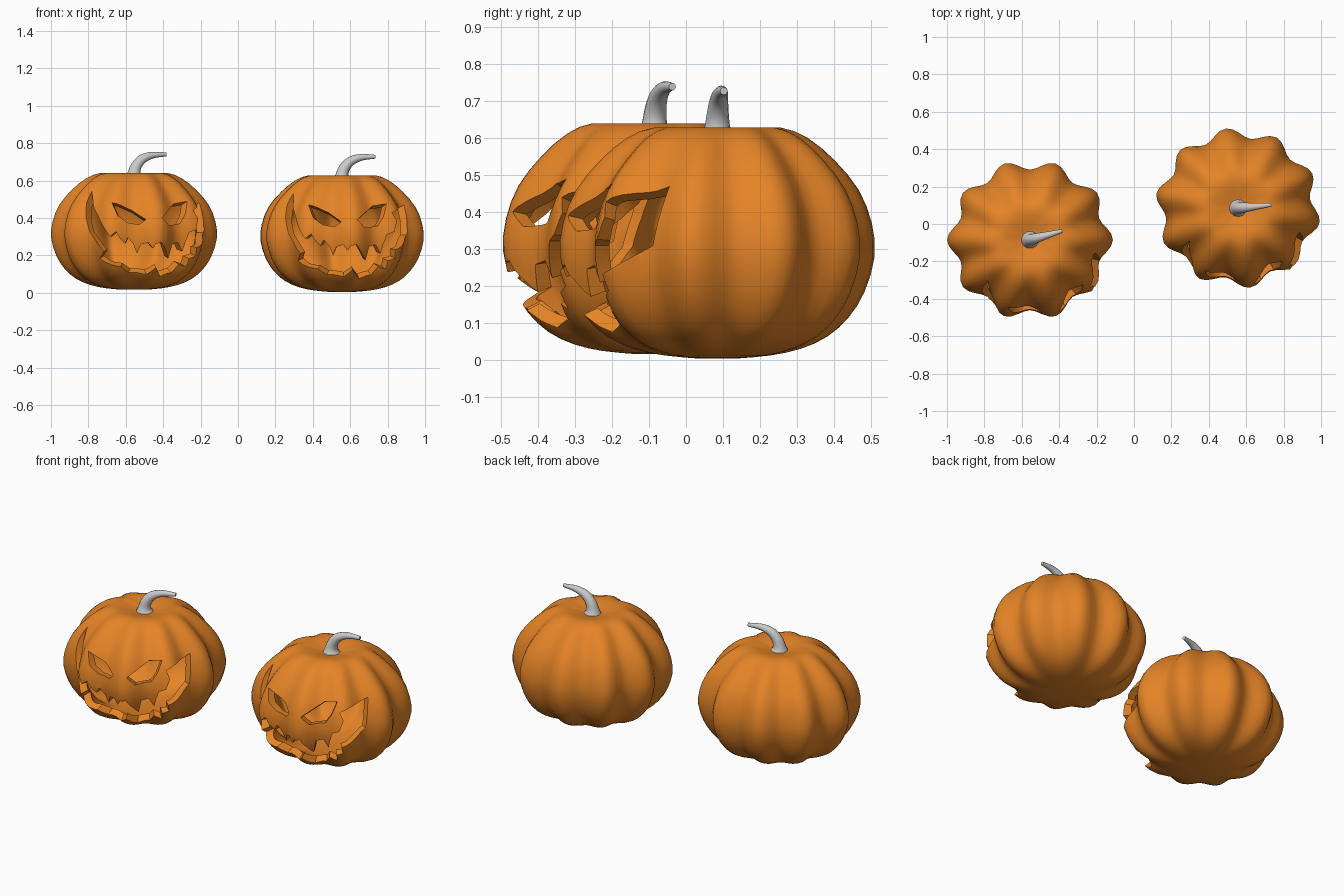
import bpy, bmesh, math
from mathutils import Vector
from mathutils.bvhtree import BVHTree
from mathutils.geometry import tessellate_polygon

if "Cube" in bpy.data.objects:
    bpy.data.objects.remove(bpy.data.objects["Cube"])


def material(name, rgb):
    m = bpy.data.materials.new(name)
    m.diffuse_color = (*rgb, 1)
    m.use_nodes = True
    m.node_tree.nodes["Principled BSDF"].inputs["Base Color"].default_value = m.diffuse_color
    return m


ORANGE = material("pumpkin orange", (0.78, 0.23, 0.02))
GREY = material("stem grey", (0.6, 0.6, 0.6))

# pumpkin outline (radius, height) from bottom to top
PROFILE = [(0.06, 0.004), (0.15, 0.012), (0.235, 0.03), (0.31, 0.063), (0.37, 0.115),
           (0.415, 0.185), (0.443, 0.28), (0.435, 0.37), (0.398, 0.46), (0.33, 0.54),
           (0.255, 0.6), (0.18, 0.628), (0.1, 0.618), (0.04, 0.603)]
# carved shapes seen from the front, in hundredths
MOUTH = [(-22.5, 53), (-21.4, 43.9), (-17.6, 36.4), (-12.8, 28.9), (-9.6, 31.5), (-7.5, 27.8),
         (-4.8, 25.1), (-3.2, 28.3), (-0.5, 25.1), (1.6, 19.8), (3.7, 24.6), (7.5, 25.7),
         (10.2, 22.5), (11.8, 25.1), (15, 25.7), (18.2, 17.1), (20.3, 24.6), (23.5, 25.7),
         (25.7, 20.9), (27.3, 25.7), (29.4, 31), (33.2, 32.6), (34.2, 38.5), (31.6, 42.8),
         (34.8, 47), (36.9, 38.5), (37.2, 31), (36, 24.6), (33.5, 23), (33, 18.7),
         (29.4, 17.1), (27.8, 12.5), (24, 14), (19.8, 9.6), (13.9, 7.5), (11.8, 12.3),
         (6.4, 8.6), (-2.7, 9.6), (-7, 12.8), (-13.4, 14.4), (-18.2, 17.1), (-16, 20.9),
         (-18.7, 24), (-23.5, 31), (-25.7, 39.6), (-25.1, 47.6)]
LEFT_EYE = [(-11.8, 47), (-8, 46), (-1, 42.8), (6.4, 38), (2.7, 35.3), (-3.7, 36.4), (-8.6, 40)]
RIGHT_EYE = [(28.3, 47.6), (21.4, 46.5), (15, 39), (18.7, 34.8), (24.6, 35.8), (27.3, 40.6)]


def smooth_path(pts, steps):
    # Catmull-Rom through the points
    pts = [Vector(p) for p in pts]
    out = []
    for i in range(len(pts) - 1):
        a, b, c, d = pts[max(i - 1, 0)], pts[i], pts[i + 1], pts[min(i + 2, len(pts) - 1)]
        for s in range(steps):
            t = s / steps
            out.append(0.5 * (2 * b + (c - a) * t + (2 * a - 5 * b + 4 * c - d) * t * t
                              + (3 * b - a - 3 * c + d) * t ** 3))
    return out + [pts[-1]]


def skin(bm, rings):
    # bridge rings of points and close both ends
    vs = [[bm.verts.new(p) for p in r] for r in rings]
    n = len(vs[0])
    for a, b in zip(vs, vs[1:]):
        for i in range(n):
            bm.faces.new((a[i], a[(i + 1) % n], b[(i + 1) % n], b[i]))
    for r in (vs[0], vs[-1]):
        mid = bm.verts.new(sum((v.co for v in r), Vector()) / n)
        for i in range(n):
            bm.faces.new((r[i], r[(i + 1) % n], mid))
    bmesh.ops.recalc_face_normals(bm, faces=bm.faces)


def finish(bm, name, mat=None):
    me = bpy.data.meshes.new(name)
    bm.to_mesh(me)
    ob = bpy.data.objects.new(name, me)
    bpy.context.collection.objects.link(ob)
    if mat:
        me.materials.append(mat)
    return ob


def activate(ob):
    bpy.ops.object.select_all(action='DESELECT')
    ob.select_set(True)
    bpy.context.view_layer.objects.active = ob


def make_pumpkin(name):
    # lobed body with ten ribs
    n = 80
    rings = []
    for r, z in smooth_path(PROFILE, 2):
        ring = []
        for i in range(n):
            a = 2 * math.pi * i / n
            q = r * (1 - 0.062 * (1 - math.cos(10 * a)) * min(1, r / 0.3))
            ring.append(Vector((q * math.cos(a), 0.968 * q * math.sin(a), z)))
        rings.append(ring)
    bm = bmesh.new()
    skin(bm, rings)
    tree = BVHTree.FromBMesh(bm)
    body = finish(bm, name + "_body", ORANGE)

    # cutter: each shape is pushed onto the surface and spread from the middle
    cut = bmesh.new()
    c = Vector((0, 0, 0.3))
    for shape in (MOUTH, LEFT_EYE, RIGHT_EYE):
        flat, hits = [], []
        for x, z in shape:
            p = tree.ray_cast(Vector((x / 100, -2, z / 100)), Vector((0, 1, 0)))[0]
            if p:
                hits.append(p)
                flat.append(Vector((x, z, 0)))
        inner = [cut.verts.new(c + 0.5 * (p - c)) for p in hits]
        outer = [cut.verts.new(c + 2.5 * (p - c)) for p in hits]
        k = len(hits)
        for i in range(k):
            j = (i + 1) % k
            cut.faces.new((inner[i], inner[j], outer[j], outer[i]))
        for tri in tessellate_polygon([flat]):
            cut.faces.new([inner[i] for i in tri])
            cut.faces.new([outer[i] for i in tri])
    bmesh.ops.recalc_face_normals(cut, faces=cut.faces)
    cutter = finish(cut, name + "_cutter")
    cutter.hide_render = True

    # hollow shell, then carve
    activate(body)
    m = body.modifiers.new("shell", 'SOLIDIFY')
    m.thickness = 0.04
    m.offset = -1
    bpy.ops.object.modifier_apply(modifier="shell")
    m = body.modifiers.new("carve", 'BOOLEAN')
    m.operation = 'DIFFERENCE'
    m.solver = 'EXACT'
    m.object = cutter
    bpy.ops.object.modifier_apply(modifier="carve")
    bpy.data.objects.remove(cutter)
    bpy.ops.object.shade_smooth_by_angle(angle=math.radians(35))

    # curved tapering stem: x, y, z, radius
    path = smooth_path([(0, 0, 0.595, 0.052), (0, 0, 0.625, 0.036), (0.012, 0.003, 0.665, 0.03),
                        (0.045, 0.012, 0.703, 0.025), (0.1, 0.028, 0.724, 0.018),
                        (0.172, 0.048, 0.727, 0.010)], 3)
    rings = []
    for i, p in enumerate(path):
        t = (path[min(i + 1, len(path) - 1)] - path[max(i - 1, 0)]).xyz.normalized()
        side = Vector((-0.27, 0.96, 0)).normalized()
        up = side.cross(t).normalized()
        rings.append([p.xyz + p.w * (side * math.cos(k * math.pi / 6) + up * math.sin(k * math.pi / 6))
                      for k in range(12)])
    bm = bmesh.new()
    skin(bm, rings)
    stem = finish(bm, name + "_stem", GREY)
    activate(stem)
    bpy.ops.object.shade_smooth_by_angle(angle=math.radians(40))
    return body, stem


# place the two pumpkins
for name, loc, turn in (("left_pumpkin", (-0.556, -0.085, 0.012), 0),
                        ("right_pumpkin", (0.556, 0.085, 0.0), -10)):
    for ob in make_pumpkin(name):
        ob.location = loc
        ob.rotation_euler.z = math.radians(turn)
